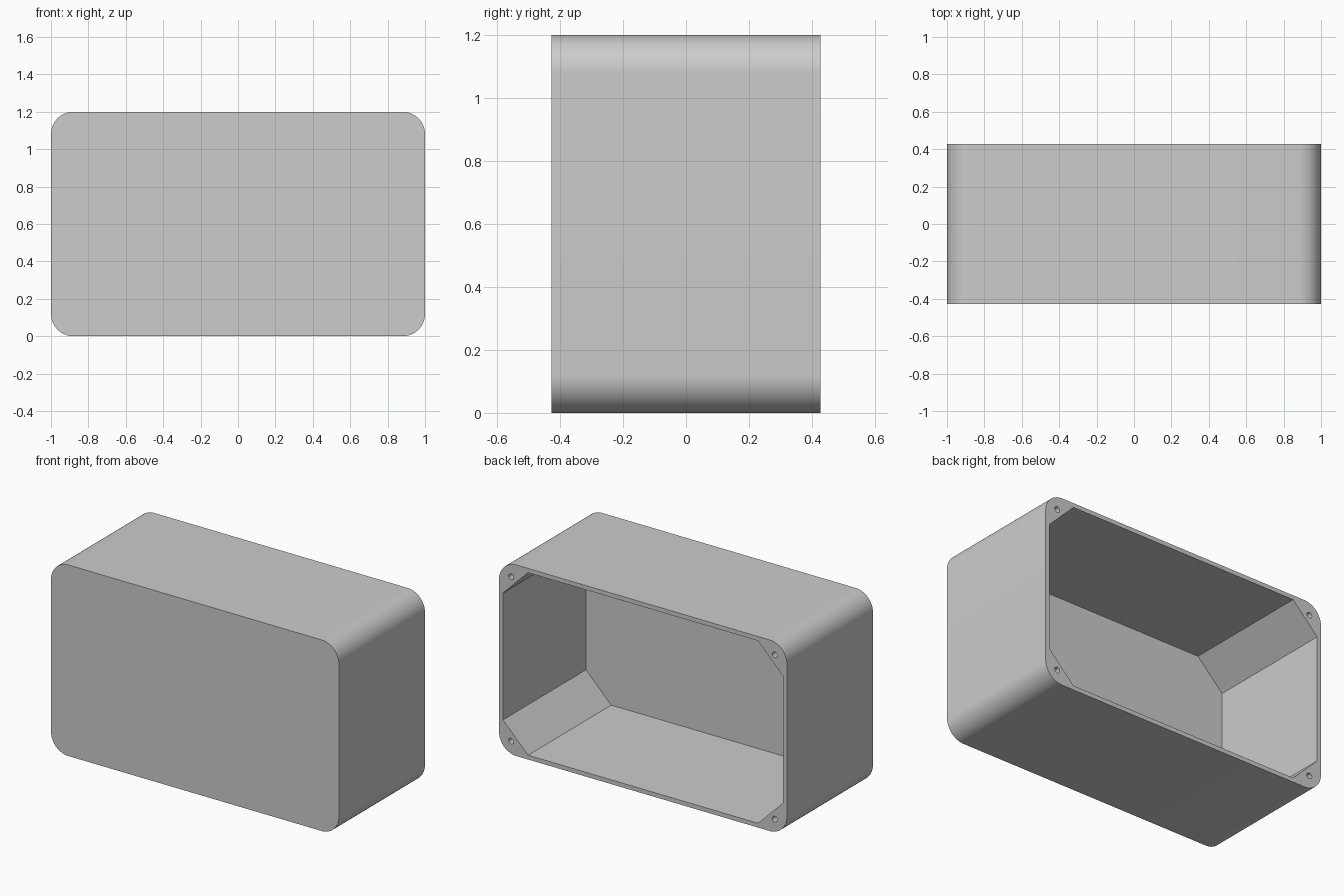
import bpy
import bmesh
from math import cos, sin, pi, radians

cube = bpy.data.objects.get("Cube")
if cube:
    bpy.data.objects.remove(cube, do_unlink=True)

HALF_W, HALF_H, HALF_D = 1.0, 0.6, 0.427
WALL, FLOOR, RADIUS, CHAMFER = 0.027, 0.03, 0.12, 0.175
HOLE_INSET, HOLE_RADIUS, HOLE_DEPTH = 0.084, 0.018, 0.25

grey = bpy.data.materials.new("light grey plastic")
grey.use_nodes = True
colour = (0.604, 0.604, 0.604, 1)
grey.diffuse_color = colour
grey.node_tree.nodes["Principled BSDF"].inputs["Base Color"].default_value = colour


def prism(name, outline, y0, y1):
    """Extrude an (x, z) outline from y0 to y1, raised to stand on the ground."""
    bm = bmesh.new()
    base = bm.faces.new([bm.verts.new((x, y0, z + HALF_H)) for x, z in outline])
    new = bmesh.ops.extrude_face_region(bm, geom=[base])["geom"]
    moved = [v for v in new if isinstance(v, bmesh.types.BMVert)]
    bmesh.ops.translate(bm, verts=moved, vec=(0, y1 - y0, 0))
    bmesh.ops.recalc_face_normals(bm, faces=bm.faces)
    mesh = bpy.data.meshes.new(name)
    bm.to_mesh(mesh)
    bm.free()
    mesh.materials.append(grey)
    obj = bpy.data.objects.new(name, mesh)
    bpy.context.collection.objects.link(obj)
    return obj


def arc(cx, cz, r, start, sweep, steps):
    return [(cx + r * cos(start + sweep * i / steps),
             cz + r * sin(start + sweep * i / steps)) for i in range(steps + 1)]


corners = [(1, 1), (-1, 1), (-1, -1), (1, -1)]

# Outer body with rounded long edges
outline = []
for i, (sx, sz) in enumerate(corners):
    outline += arc(sx * (HALF_W - RADIUS), sz * (HALF_H - RADIUS),
                   RADIUS, i * pi / 2, pi / 2, 16)
body = prism("enclosure_body", outline, -HALF_D, HALF_D)

# Cavity with chamfered corners, open at the back
iw, ih = HALF_W - WALL, HALF_H - WALL
cavity = []
for sx, sz in corners:
    ends = [(sx * iw, sz * (ih - CHAMFER)), (sx * (iw - CHAMFER), sz * ih)]
    cavity += ends if sx * sz > 0 else ends[::-1]
cutters = [prism("cavity_cutter", cavity, -HALF_D + FLOOR, HALF_D + 0.1)]

# Blind screw holes in the corner posts
for sx, sz in corners:
    ring = arc(sx * (HALF_W - HOLE_INSET), sz * (HALF_H - HOLE_INSET),
               HOLE_RADIUS, 0, 2 * pi, 24)[:-1]
    cutters.append(prism("screw_hole_cutter", ring, HALF_D - HOLE_DEPTH, HALF_D + 0.1))

bpy.ops.object.select_all(action='DESELECT')
body.select_set(True)
bpy.context.view_layer.objects.active = body
for cutter in cutters:
    cutter.hide_render = True
    cut = body.modifiers.new("cut", 'BOOLEAN')
    cut.operation = 'DIFFERENCE'
    cut.solver = 'EXACT'
    cut.object = cutter
    bpy.ops.object.modifier_apply(modifier=cut.name)
    bpy.data.objects.remove(cutter, do_unlink=True)

bpy.ops.object.shade_smooth_by_angle(angle=radians(30))
